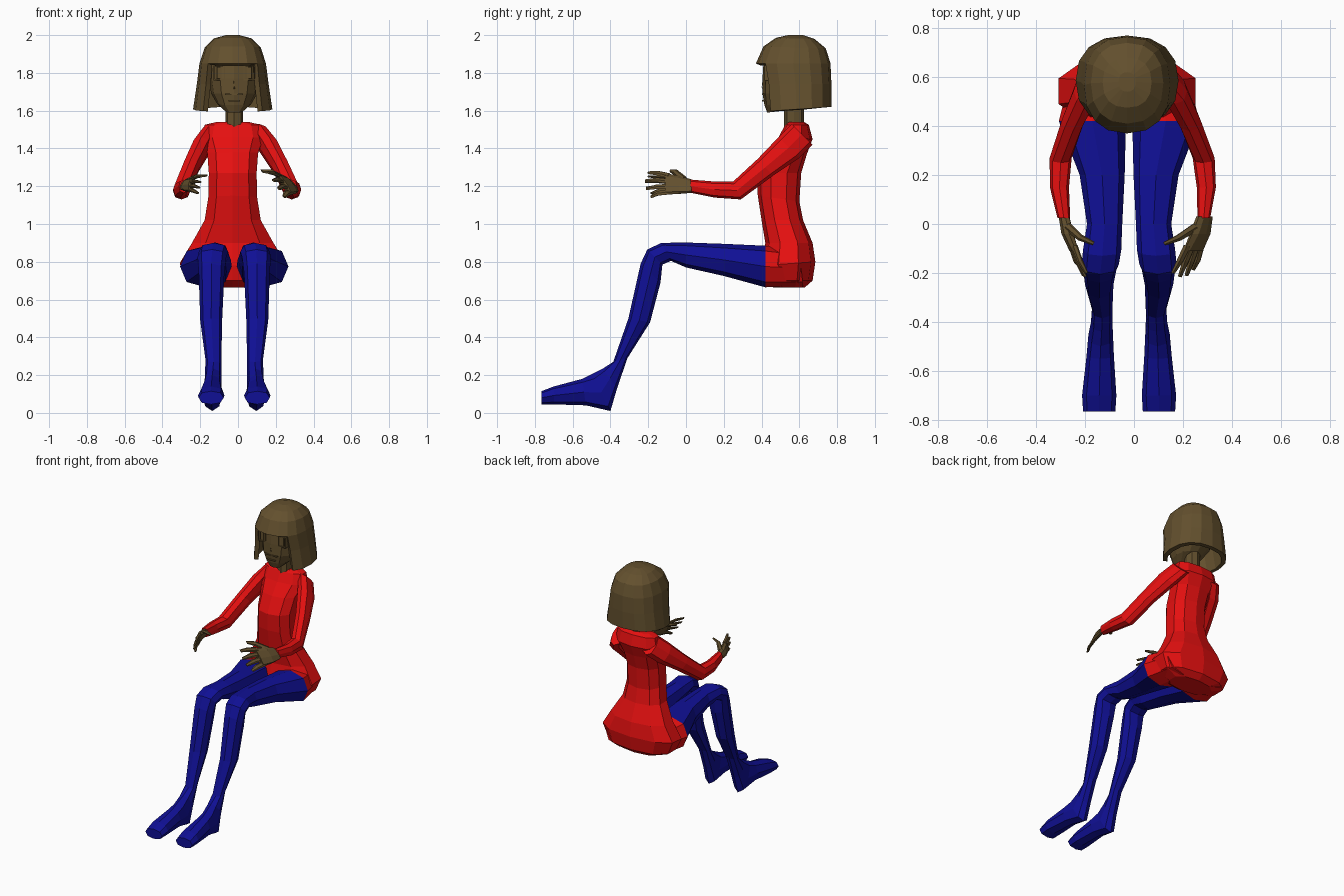
import bpy, bmesh, math
from mathutils import Vector

if "Cube" in bpy.data.objects:
    bpy.data.objects.remove(bpy.data.objects["Cube"])

CX = -0.02  # body centre line


def material(name, rgb):
    m = bpy.data.materials.new(name)
    m.diffuse_color = (*rgb, 1)
    m.use_nodes = True
    m.node_tree.nodes["Principled BSDF"].inputs["Base Color"].default_value = m.diffuse_color
    return m


BROWN = material("brown", (0.125, 0.08, 0.027))
RED = material("red", (0.78, 0.005, 0.005))
BLUE = material("blue", (0.005, 0.005, 0.3))


def finish(name, bm, mat):
    bmesh.ops.recalc_face_normals(bm, faces=bm.faces)
    me = bpy.data.meshes.new(name)
    bm.to_mesh(me)
    bm.free()
    me.materials.append(mat)
    ob = bpy.data.objects.new(name, me)
    bpy.context.collection.objects.link(ob)
    return ob


def loft(name, sections, mat, n=8, power=0.85, skip=(), skip_from=99, caps=(True, True)):
    """Skin sections (centre x, half width, y1, z1, y2, z2); the last four are the front and back points."""
    def sq(v):
        return math.copysign(abs(v) ** power, v)
    bm = bmesh.new()
    rings = []
    for cx, hw, y1, z1, y2, z2 in sections:
        ring = []
        for i in range(n):
            a = 2 * math.pi * i / n
            c, s = sq(math.cos(a)) / 2, sq(math.sin(a))
            ring.append(bm.verts.new((cx + hw * s, (y1 + y2) / 2 + (y1 - y2) * c,
                                      (z1 + z2) / 2 + (z1 - z2) * c)))
        rings.append(ring)
    for k in range(len(rings) - 1):
        for i in range(n):
            if k >= skip_from and i in skip:
                continue
            j = (i + 1) % n
            bm.faces.new((rings[k][i], rings[k][j], rings[k + 1][j], rings[k + 1][i]))
    if caps[0]:
        bm.faces.new(rings[0])
    if caps[1]:
        bm.faces.new(rings[-1])
    return finish(name, bm, mat)


def tube(name, pts, radii, mat, n=6):
    """Thin tapered tube along a short path."""
    bm = bmesh.new()
    pts = [Vector(p) for p in pts]
    rings = []
    for k, p in enumerate(pts):
        t = (pts[min(k + 1, len(pts) - 1)] - pts[max(k - 1, 0)]).normalized()
        u = t.cross(Vector((0, 0, 1))).normalized()
        w = t.cross(u)
        rings.append([bm.verts.new(p + radii[k] * (u * math.cos(2 * math.pi * i / n)
                                                   + w * math.sin(2 * math.pi * i / n))) for i in range(n)])
    for a, b in zip(rings, rings[1:]):
        for i in range(n):
            j = (i + 1) % n
            bm.faces.new((a[i], a[j], b[j], b[i]))
    bm.faces.new(rings[0])
    bm.faces.new(rings[-1])
    return finish(name, bm, mat)


def box(name, centre, size, mat):
    bm = bmesh.new()
    bmesh.ops.create_cube(bm, size=1)
    for v in bm.verts:
        v.co = Vector(centre) + Vector([a * b for a, b in zip(v.co, size)])
    return finish(name, bm, mat)


# Tunic
torso = [(0.09, .54, 1.54, .625, 1.54), (0.155, .525, 1.525, .65, 1.525),
         (0.17, .49, 1.46, .67, 1.45), (0.14, .43, 1.38, .64, 1.37),
         (0.132, .375, 1.27, .61, 1.27), (0.135, .38, 1.15, .60, 1.12),
         (0.155, .40, 1.02, .62, 1.02), (0.225, .42, .90, .67, .90),
         (0.292, .40, .78, .685, .80), (0.25, .41, .70, .67, .70),
         (0.16, .46, .665, .63, .665)]
loft("tunic", [(CX - .008, *t) for t in torso], RED, n=10)

# Neck and head
loft("neck", [(CX, .047, .52, 1.50, .625, 1.50), (CX, .047, .52, 1.66, .625, 1.66)], BROWN)
head = [(0.045, .43, 1.59, .52, 1.60), (0.09, .415, 1.63, .62, 1.64),
        (0.122, .405, 1.69, .68, 1.69), (0.135, .405, 1.77, .71, 1.77),
        (0.135, .41, 1.85, .71, 1.86), (0.09, .47, 1.94, .67, 1.94)]
loft("head", [(CX, *h) for h in head], BROWN, n=12)

# Face details
for s in (-1, 1):
    ex = CX + s * .08
    for dz in (-.036, .036):
        box("eye_rim", (ex, .432, 1.80 + dz), (.06, .035, .006), BROWN)
    for dx in (-.028, .028):
        box("eye_rim", (ex + dx, .432, 1.80), (.006, .035, .075), BROWN)
    box("pupil", (ex, .432, 1.80), (.024, .028, .06), BROWN)
tube("nose", [(CX, .412, 1.77), (CX, .400, 1.725), (CX, .412, 1.715)], [.006, .014, .008], BROWN)
box("upper_lip", (CX, .412, 1.687), (.095, .02, .007), BROWN)
box("lower_lip", (CX, .412, 1.652), (.06, .02, .007), BROWN)

# Bobbed hair shell, open at the face
hair = [(0.035, .54, 2.0, .62, 2.0), (0.10, .475, 1.985, .68, 1.98),
        (0.148, .41, 1.94, .74, 1.93), (0.176, .37, 1.85, .765, 1.85),
        (0.19, .39, 1.74, .77, 1.74), (0.21, .40, 1.595, .77, 1.62)]
ob = loft("hair", [(CX - .008, *h) for h in hair], BROWN, n=16,
          skip=(0, 1, 14, 15), skip_from=3, caps=(True, False))
mod = ob.modifiers.new("thickness", "SOLIDIFY")
mod.thickness = .03
mod.offset = -1

hip = [(.12, .12, .60, .86, .62, .67), (.15, .137, .42, .885, .42, .665)]
leg = [hip[1], (.11, .092, .20, .895, .20, .725), (.10, .072, 0, .902, 0, .77),
       (.11, .078, -.13, .90, -.08, .805), (.118, .076, -.205, .865, -.125, .785),
       (.12, .068, -.24, .79, -.135, .69), (.122, .058, -.305, .50, -.19, .48),
       (.11, .042, -.385, .27, -.31, .29), (.112, .044, -.44, .235, -.365, .13),
       (.116, .05, -.50, .205, -.40, .01), (.118, .056, -.55, .18, -.53, .04),
       (.122, .07, -.70, .14, -.70, .045), (.122, .066, -.765, .115, -.765, .045)]
arm = [(.13, .045, .56, 1.53, .67, 1.42), (.18, .052, .49, 1.46, .60, 1.35),
       (.238, .047, .38, 1.345, .46, 1.255), (.292, .045, .25, 1.225, .29, 1.13),
       (.30, .039, .15, 1.225, .15, 1.14), (.286, .026, .025, 1.235, .025, 1.165)]

for s, side, zscale, tilt in ((-1, "left", .8, -.2), (1, "right", 1.15, -.65)):
    # Legs
    loft(side + "_hip", [(CX + s * p[0], *p[1:]) for p in hip], RED, n=8)
    loft(side + "_leg", [(CX + s * p[0], *p[1:]) for p in leg], BLUE, n=8)
    # Arms
    loft(side + "_sleeve", [(s * p[0] + CX * max(0, p[2]) * 1.5, *p[1:]) for p in arm], RED, n=8)

    # Hands, with fingers fanned along a tilted line
    def hand(x, y, z):
        z = (z - 1.205) * zscale
        return (s * (x + tilt * z), y, 1.205 + z)

    def place(ob):
        for v in ob.data.vertices:
            v.co = hand(v.co.x, v.co.y, v.co.z)
        if s < 0:
            ob.data.flip_normals()

    place(loft(side + "_palm", [(.285, .022, .03, 1.232, .03, 1.17), (.272, .025, -.04, 1.25, -.04, 1.165),
                                (.246, .017, -.11, 1.26, -.11, 1.162)], BROWN))
    for i in range(4):
        z, reach = 1.249 - .025 * i, (.0, .015, .01, -.015)[i]
        place(tube(side + "_finger", [(.25, -.09, z), (.23, -.15, z + .012 - .006 * i),
                                      (.203, -.2 - reach, z + .014 - .012 * i)], [.013, .012, .007], BROWN))
    place(tube(side + "_thumb", [(.275, -.01, 1.23), (.23, -.055, 1.265), (.175, -.08, 1.27)],
               [.018, .014, .008], BROWN))
